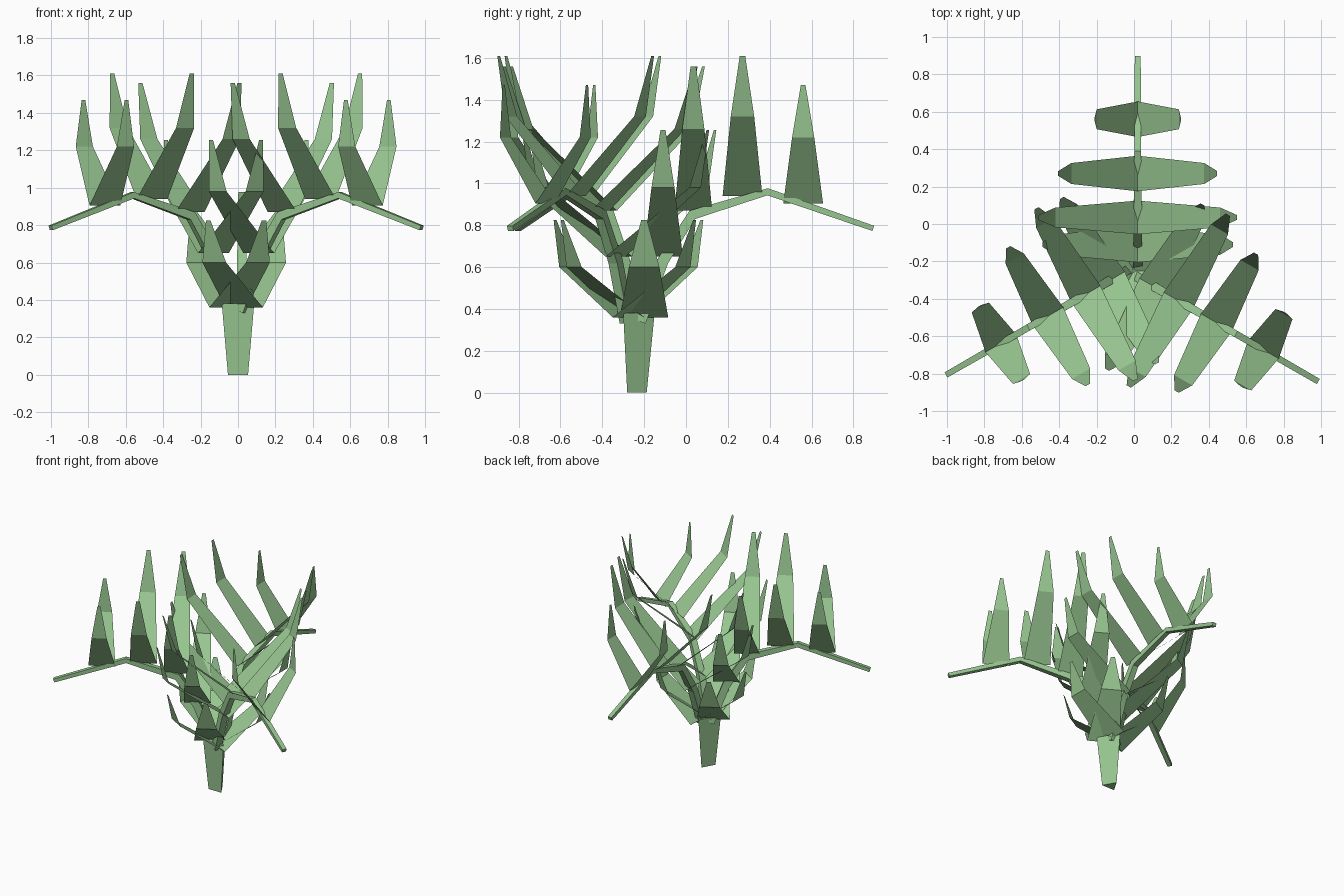
import bpy
import bmesh
from math import radians, sin, cos
from mathutils import Matrix, Vector

cube = bpy.data.objects.get("Cube")
if cube:
    bpy.data.objects.remove(cube, do_unlink=True)

green = bpy.data.materials.new("leaf_green")
green.use_nodes = True
colour = (0.31, 0.56, 0.28, 1)
green.diffuse_color = colour
green.node_tree.nodes["Principled BSDF"].inputs["Base Color"].default_value = colour

CENTRE = Vector((0, -0.25, 0))
OFFSET = 0.02  # sideways shift of each frond from the plant axis


def skin(name, rings, closed, angle=0):
    """Bridge successive rings of points; closed rings get end caps."""
    bm = bmesh.new()
    turn = Matrix.Translation(CENTRE) @ Matrix.Rotation(radians(angle), 4, "Z")
    rows = [[bm.verts.new(turn @ Vector(p)) for p in ring] for ring in rings]
    n = len(rows[0])
    for a, b in zip(rows, rows[1:]):
        for i in range(n if closed else n - 1):
            j = (i + 1) % n
            bm.faces.new((a[i], a[j], b[j], b[i]))
    if closed:
        bm.faces.new(rows[0])
        bm.faces.new(rows[-1])
        bmesh.ops.recalc_face_normals(bm, faces=bm.faces)
    mesh = bpy.data.meshes.new(name)
    bm.to_mesh(mesh)
    bm.free()
    mesh.materials.append(green)
    bpy.context.collection.objects.link(bpy.data.objects.new(name, mesh))


def triangle(radius, z):
    return [(radius * cos(radians(a)), radius * sin(radians(a)), z)
            for a in (90, 210, 330)]


# Three-sided stem, wider at the top
skin("stem", [triangle(0.062, 0), triangle(0.1, 0.38)], True)

# Frond spine: distance out, height, half thickness
SPINE = [(0.03, 0.34, 0.028), (0.14, 0.63, 0.027), (0.28, 0.85, 0.024),
         (0.64, 0.96, 0.017), (1.145, 0.785, 0.013)]


def spine(name, angle):
    rings = []
    for i, (s, z, t) in enumerate(SPINE):
        before, after = SPINE[max(i - 1, 0)], SPINE[min(i + 1, len(SPINE) - 1)]
        along = Vector((0, after[0] - before[0], after[1] - before[1])).normalized()
        up = Vector((0, -along.z, along.y)) * t
        side = Vector((t * 0.6 + 0.008, 0, 0))
        mid = Vector((OFFSET, s, z))
        rings.append([mid - side - up, mid + side - up, mid + side + up, mid - side + up])
    skin(name, rings, True, angle)


# Leaf pairs: distance out, then (sideways reach, height, half width) at root, bend, tip
LEAVES = [
    (0.81, (0, 0.905, 0.095), (0.22, 1.22, 0.053), (0.23, 1.47, 0.011)),
    (0.52, (0, 0.94, 0.095), (0.355, 1.32, 0.056), (0.425, 1.61, 0.013)),
    (0.285, (0, 0.87, 0.09), (0.44, 1.26, 0.053), (0.53, 1.56, 0.013)),
    (0.14, (0, 0.65, 0.095), (0.44, 0.98, 0.055), (0.51, 1.255, 0.012)),
    (0.05, (0, 0.36, 0.115), (0.32, 0.60, 0.073), (0.385, 0.825, 0.014)),
]


def leaf(name, angle, out, sections, side):
    rings = [[(OFFSET + side * reach, out - half, z), (OFFSET + side * reach, out + half, z)]
             for reach, z, half in sections]
    skin(name, rings, False, angle)


# Three equal fronds, each with five pairs of bent leaves
for label, angle in (("back", 0), ("left", -120), ("right", 120)):
    spine(label + "_frond_spine", angle)
    for number, (out, *sections) in enumerate(LEAVES, 1):
        for word, side in (("near", -1), ("far", 1)):
            leaf(f"{label}_frond_{word}_leaf_{number}", angle, out, sections, side)
